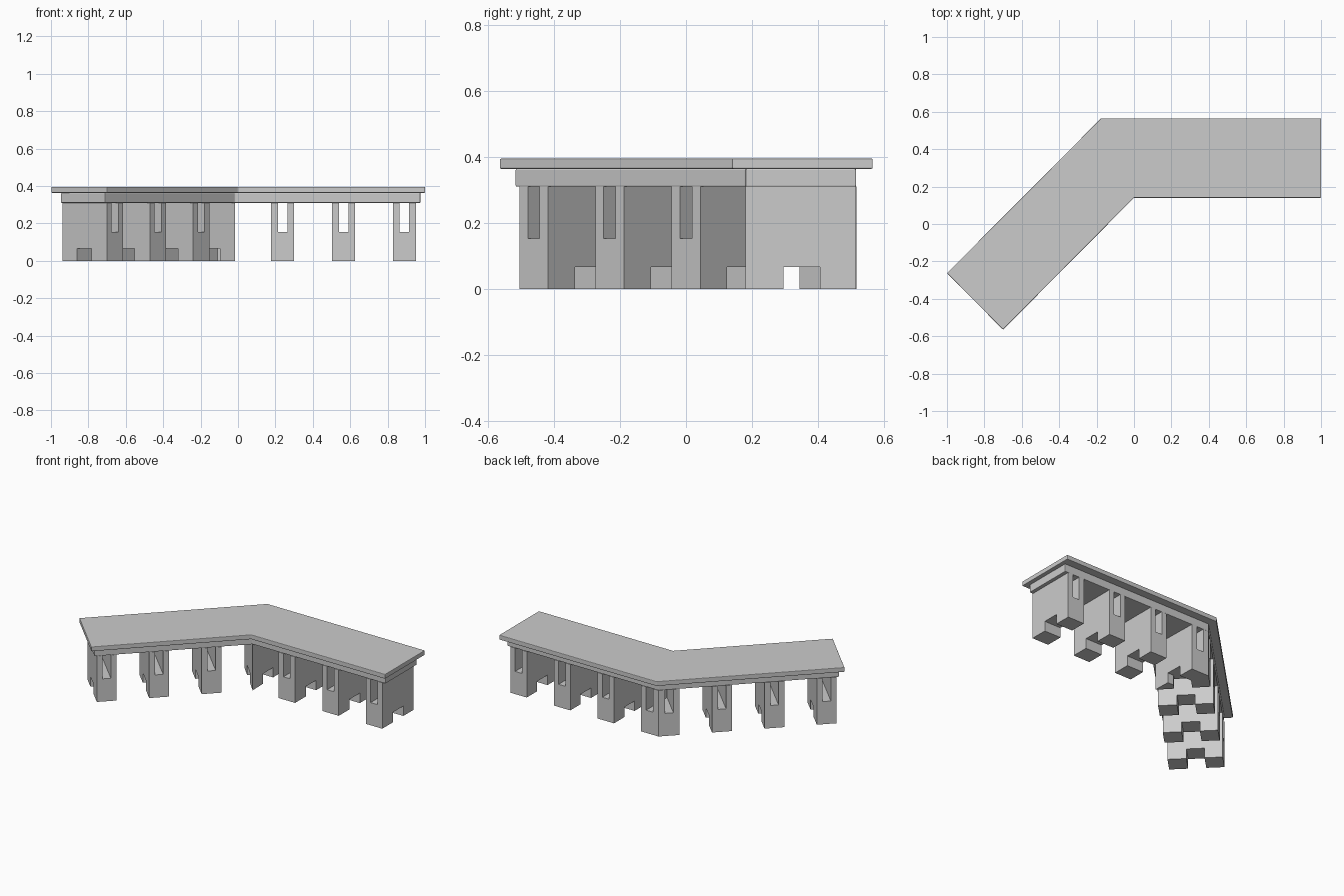
import bpy, bmesh, math

if "Cube" in bpy.data.objects:
    bpy.data.objects.remove(bpy.data.objects["Cube"])


def prism_mesh(bm, pts, z0, z1):
    """Extrude a counter-clockwise plan outline between two heights."""
    lo = [bm.verts.new((x, y, z0)) for x, y in pts]
    hi = [bm.verts.new((x, y, z1)) for x, y in pts]
    bm.faces.new(lo[::-1])
    bm.faces.new(hi)
    n = len(pts)
    for i in range(n):
        j = (i + 1) % n
        bm.faces.new((lo[i], lo[j], hi[j], hi[i]))


def make(name, prisms, bevel=0.0):
    bm = bmesh.new()
    for pts, z0, z1 in prisms:
        prism_mesh(bm, pts, z0, z1)
    bmesh.ops.recalc_face_normals(bm, faces=bm.faces)
    me = bpy.data.meshes.new(name)
    bm.to_mesh(me)
    bm.free()
    ob = bpy.data.objects.new(name, me)
    bpy.context.collection.objects.link(ob)
    if bevel:
        m = ob.modifiers.new("bevel", 'BEVEL')
        m.width, m.segments = bevel, 2
    return ob


def rect(x0, x1, y0, y1):
    return [(x0, y0), (x1, y0), (x1, y1), (x0, y1)]


# bent top slab and the inset slab beneath it
make("counter_top", [([(-1, -.263), (-.70, -.565), (0, .14), (1, .14),
                       (1, .565), (-.176, .565)], .364, .395)], .004)
make("under_slab", [([(-.947, -.28), (-.71, -.517), (-.017, .18), (.975, .18),
                      (.975, .515), (-.156, .515)], .31, .364)], .004)

# piers of the straight arm; the last is a half wedge ending on the miter line
FRONT, BACK, TOP = .18, .515, .31
starts = (.828, .503, .177)
piers = [(rect(x, x + .123, FRONT, BACK), 0, TOP) for x in starts]
piers.append(([(-.017, FRONT), (-.024, BACK), (-.156, BACK)], 0, TOP))
legs = make("support_piers", piers)

# cutters: upper slots through each pier and a low tunnel along the arm
cuts = [(rect(x + .036, x + .087, FRONT - .1, BACK + .1), .153, TOP + .1)
        for x in starts + (-.15,)]
cuts.append((rect(-.5, 1.2, .295, .405), -.1, .067))
cutter = make("pier_cutter", cuts)
cutter.hide_render = True
cutter.hide_viewport = True

m = legs.modifiers.new("slots", 'BOOLEAN')
m.operation, m.solver, m.object = 'DIFFERENCE', 'EXACT', cutter

# reflect the piers across the miter line to make the angled arm
axis = bpy.data.objects.new("miter_axis", None)
axis.location = (0, .14, 0)
axis.rotation_euler.z = math.radians(22.5)
axis.hide_render = True
bpy.context.collection.objects.link(axis)
m = legs.modifiers.new("other_arm", 'MIRROR')
m.use_axis = (True, False, False)
m.mirror_object = axis
